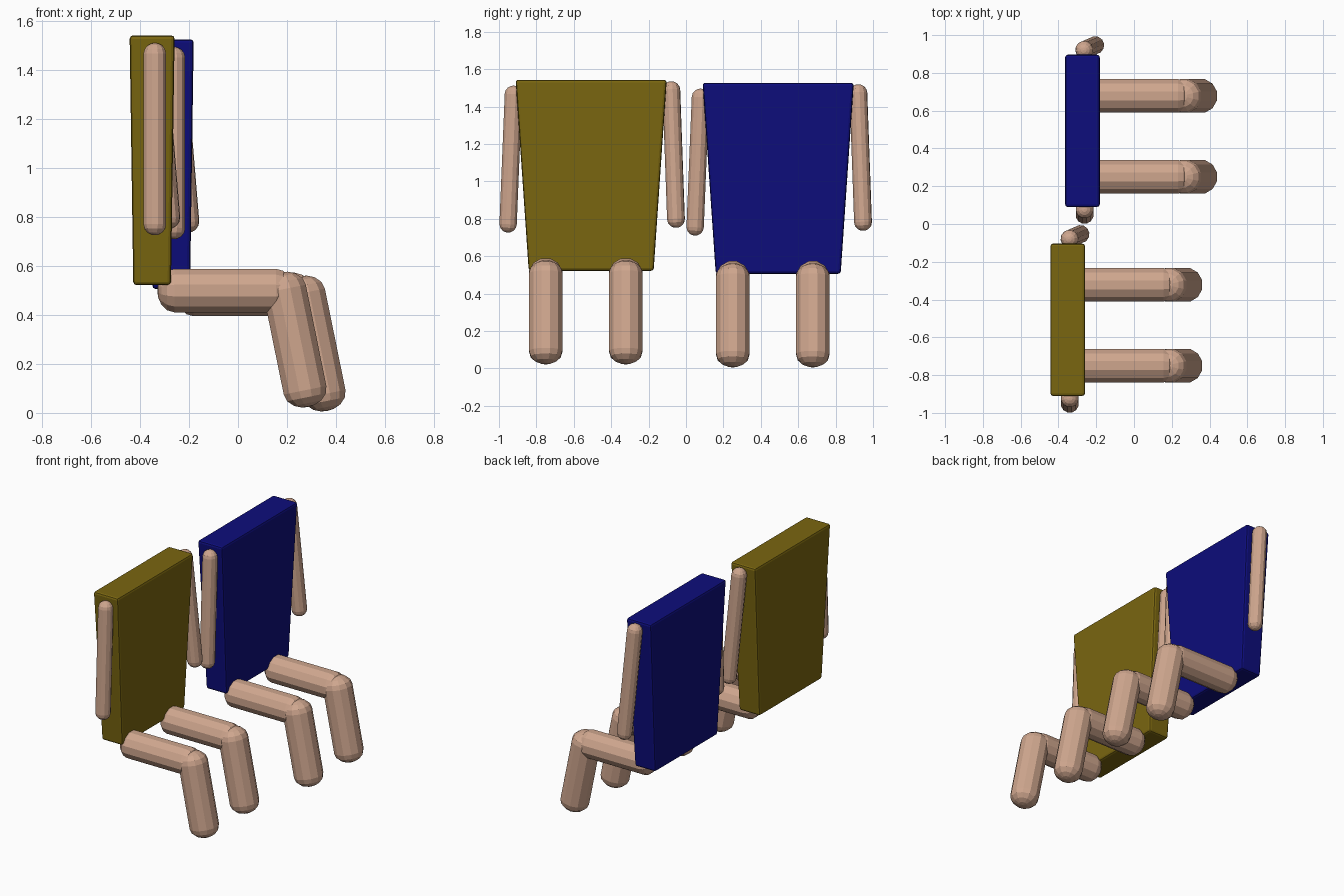
import bpy, bmesh, math
from mathutils import Vector

cube = bpy.data.objects.get("Cube")
if cube:
    bpy.data.objects.remove(cube, do_unlink=True)


def material(name, rgb):
    m = bpy.data.materials.new(name)
    m.use_nodes = True
    m.diffuse_color = (*rgb, 1)
    m.node_tree.nodes["Principled BSDF"].inputs["Base Color"].default_value = (*rgb, 1)
    return m


SKIN = material("skin", (0.62, 0.38, 0.27))
OLIVE = material("olive_shirt", (0.195, 0.133, 0.005))
BLUE = material("blue_shirt", (0.004, 0.004, 0.2))


def finish(bm, name, mat):
    bmesh.ops.recalc_face_normals(bm, faces=bm.faces)
    mesh = bpy.data.meshes.new(name)
    bm.to_mesh(mesh)
    bm.free()
    mesh.materials.append(mat)
    obj = bpy.data.objects.new(name, mesh)
    bpy.context.collection.objects.link(obj)
    return obj


def limb(name, start, end, radius, cap, sides=12):
    """Round-ended limb whose tips lie at start and end."""
    start, end = Vector(start), Vector(end)
    length = (end - start).length
    turn = (end - start).to_track_quat('Z', 'Y')
    angles = [math.radians(a) for a in (18, 40, 65, 90)]
    profile = [(radius * math.sin(a), cap * (1 - math.cos(a))) for a in angles]
    profile += [(r, length - h) for r, h in reversed(profile)]
    bm = bmesh.new()
    rings = []
    for r, h in profile:
        ring = []
        for i in range(sides):
            a = 2 * math.pi * (i + 0.5) / sides
            ring.append(bm.verts.new(start + turn @ Vector((r * math.cos(a), r * math.sin(a), h))))
        rings.append(ring)
    for low, high in zip(rings, rings[1:]):
        for i in range(sides):
            j = (i + 1) % sides
            bm.faces.new((low[i], low[j], high[j], high[i]))
    for ring, tip in ((rings[0], start), (rings[-1], end)):
        v = bm.verts.new(tip)
        for i in range(sides):
            bm.faces.new((ring[i], ring[(i + 1) % sides], v))
    return finish(bm, name, SKIN)


def torso(name, centre, mat):
    """Slab that narrows towards the waist, with softened edges."""
    bm = bmesh.new()
    bmesh.ops.create_cube(bm, size=2)
    for v in bm.verts:
        top = v.co.z > 0
        half_x, half_y, z = (0.092, 0.404, 1.543) if top else (0.077, 0.334, 0.522)
        v.co = centre + Vector((v.co.x * half_x, v.co.y * half_y, z))
    obj = finish(bm, name, mat)
    bevel = obj.modifiers.new("soft_edges", 'BEVEL')
    bevel.width = 0.014
    bevel.segments = 2


def person(label, shift, shirt):
    base = Vector(shift)

    def at(x, y, z):
        return base + Vector((x, y, z))

    torso(f"{label}_torso", at(-0.351, -0.507, 0), shirt)
    # bent legs reaching forward along +x
    for side, y in (("right", -0.75), ("left", -0.322)):
        limb(f"{label}_{side}_thigh", at(-0.33, y, 0.5), at(0.225, y, 0.5), 0.092, 0.07)
        limb(f"{label}_{side}_shin", at(0.176, y, 0.575), at(0.288, y, 0.024), 0.092, 0.07)
    # hanging arms, one swung slightly forward
    limb(f"{label}_right_arm", at(-0.34, -0.921, 1.512), at(-0.34, -0.953, 0.726), 0.048, 0.045)
    limb(f"{label}_left_arm", at(-0.345, -0.08, 1.535), at(-0.28, -0.052, 0.752), 0.048, 0.045)


person("olive", (0, 0, 0), OLIVE)
person("blue", (0.078, 1.0, -0.016), BLUE)
